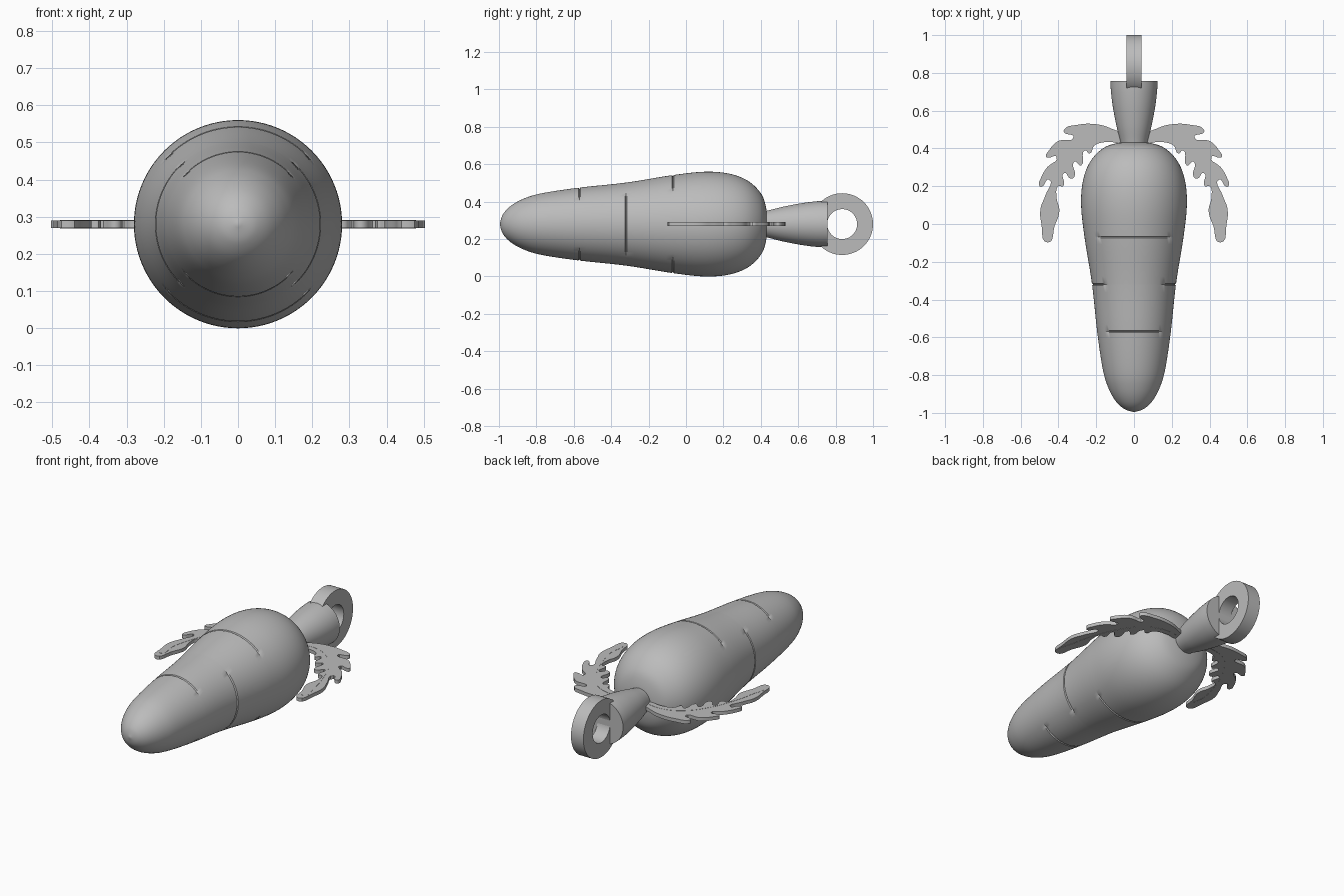
import bpy, bmesh, math
from mathutils import Vector

cube = bpy.data.objects.get("Cube")
if cube:
    bpy.data.objects.remove(cube, do_unlink=True)

AXIS_Z = 0.28
grey = bpy.data.materials.new("plain grey")
grey.use_nodes = True
grey.diffuse_color = (0.5, 0.5, 0.5, 1)
grey.node_tree.nodes["Principled BSDF"].inputs["Base Color"].default_value = (0.5, 0.5, 0.5, 1)


def add_object(name, mesh, angle=40):
    obj = bpy.data.objects.new(name, mesh)
    bpy.context.collection.objects.link(obj)
    mesh.materials.clear()
    mesh.materials.append(grey)
    bpy.ops.object.select_all(action='DESELECT')
    obj.select_set(True)
    bpy.context.view_layer.objects.active = obj
    bpy.ops.object.shade_smooth_by_angle(angle=math.radians(angle))
    return obj


def smooth_profile(points, steps=6):
    """Catmull-Rom interpolation of (y, radius) points."""
    pts = [Vector(p) for p in points]
    pts = [pts[0]] + pts + [pts[-1]]
    out = []
    for a, b, c, d in zip(pts, pts[1:], pts[2:], pts[3:]):
        for i in range(steps):
            t = i / steps
            out.append(0.5 * (2 * b + (c - a) * t + (2 * a - 5 * b + 4 * c - d) * t ** 2
                              + (3 * b - a - 3 * c + d) * t ** 3))
    return out + [pts[-1]]


def revolve(name, profile, radius_at=None, sides=96):
    """Turn a (y, radius) profile around the long axis."""
    bm = bmesh.new()
    rings = []
    for y, r in profile:
        ring = []
        for i in range(sides):
            a = math.tau * i / sides
            k = radius_at(y, r, a) if radius_at else r
            ring.append(bm.verts.new((k * math.cos(a), y, AXIS_Z + k * math.sin(a))))
        rings.append(ring)
    for lo, hi in zip(rings, rings[1:]):
        for i in range(sides):
            j = (i + 1) % sides
            bm.faces.new((lo[i], lo[j], hi[j], hi[i]))
    bm.faces.new(rings[0])
    bm.faces.new(rings[-1])
    bmesh.ops.recalc_face_normals(bm, faces=bm.faces)
    mesh = bpy.data.meshes.new(name)
    bm.to_mesh(mesh)
    bm.free()
    return add_object(name, mesh)


# Root body, with shallow engraved arcs: y position and whether they sit on the sides
grooves = [(-0.57, False), (-0.32, True), (-0.07, False)]
body = smooth_profile([(-0.995, 0.004), (-0.98, 0.05), (-0.94, 0.095), (-0.87, 0.135),
                       (-0.77, 0.165), (-0.57, 0.195), (-0.32, 0.222), (-0.07, 0.262),
                       (0.1, 0.28), (0.23, 0.27), (0.33, 0.232), (0.4, 0.165),
                       (0.428, 0.09), (0.435, 0.004)])


def radius_on_body(y):
    for (y0, r0), (y1, r1) in zip(body, body[1:]):
        if y0 <= y <= y1:
            return r0 + (r1 - r0) * (y - y0) / (y1 - y0)


HALF = 0.005
profile = [p for p in body if all(abs(p[0] - g) > HALF for g, _ in grooves)]
for g, _ in grooves:
    profile += [Vector((y, radius_on_body(y))) for y in (g - HALF, g, g + HALF)]
profile.sort(key=lambda p: p[0])


def engraved(y, r, a):
    for g, on_sides in grooves:
        if abs(y - g) < 1e-4:
            facing = abs(math.cos(a)) if on_sides else abs(math.sin(a))
            if facing > 0.68:
                return r - 0.007
    return r


revolve("carrot_body", profile, engraved)

# Flared stem
revolve("stem", smooth_profile([(0.4, 0.066), (0.44, 0.073), (0.52, 0.093),
                                (0.62, 0.112), (0.7, 0.122), (0.757, 0.125)]))

# Hanging ring, its hole running across the model
bm = bmesh.new()
SIDES = 64
loops = []
for x, r in ((-0.04, 0.165), (0.04, 0.165), (0.04, 0.08), (-0.04, 0.08)):
    loops.append([bm.verts.new((x, 0.835 + r * math.cos(math.tau * i / SIDES),
                                AXIS_Z + r * math.sin(math.tau * i / SIDES)))
                  for i in range(SIDES)])
for k in range(4):
    a, b = loops[k], loops[(k + 1) % 4]
    for i in range(SIDES):
        j = (i + 1) % SIDES
        bm.faces.new((a[i], a[j], b[j], b[i]))
bmesh.ops.recalc_face_normals(bm, faces=bm.faces)
ring_mesh = bpy.data.meshes.new("hanging_ring")
bm.to_mesh(ring_mesh)
bm.free()
add_object("hanging_ring", ring_mesh)


def flat_shape(name, outline, side, thickness):
    """Smooth closed outline in plan, filled and given thickness."""
    curve = bpy.data.curves.new(name, 'CURVE')
    curve.dimensions = '2D'
    curve.fill_mode = 'BOTH'
    curve.extrude = thickness / 2
    curve.resolution_u = 5
    spline = curve.splines.new('BEZIER')
    spline.use_cyclic_u = True
    spline.bezier_points.add(len(outline) - 1)
    for bp, (x, y) in zip(spline.bezier_points, outline):
        bp.co = (side * x, y, AXIS_Z)
        bp.handle_left_type = bp.handle_right_type = 'AUTO'
    temp = bpy.data.objects.new(name + "_curve", curve)
    bpy.context.collection.objects.link(temp)
    bpy.context.view_layer.update()
    mesh = bpy.data.meshes.new_from_object(
        temp.evaluated_get(bpy.context.evaluated_depsgraph_get()))
    bpy.data.objects.remove(temp, do_unlink=True)
    # 2D curves lie at zero height, so lift the finished mesh
    middle = sum(v.co.z for v in mesh.vertices) / len(mesh.vertices)
    for v in mesh.vertices:
        v.co.z += AXIS_Z - middle
    bm = bmesh.new()
    bm.from_mesh(mesh)
    bmesh.ops.remove_doubles(bm, verts=bm.verts, dist=1e-5)
    bmesh.ops.recalc_face_normals(bm, faces=bm.faces)
    bm.to_mesh(mesh)
    bm.free()
    return add_object(name, mesh)


# Lobed leaves, each with a fine midrib
leaf = [(0.05, 0.46), (0.12, 0.505), (0.2, 0.528), (0.3, 0.525), (0.37, 0.5), (0.37, 0.485),
        (0.32, 0.46), (0.4, 0.44), (0.45, 0.39), (0.465, 0.355), (0.45, 0.352), (0.41, 0.355),
        (0.46, 0.3), (0.49, 0.25), (0.5, 0.2), (0.487, 0.198), (0.45, 0.235), (0.47, 0.15),
        (0.495, 0.08), (0.49, 0), (0.457, -0.098), (0.42, -0.01), (0.395, 0.07), (0.41, 0.14),
        (0.4, 0.2), (0.375, 0.2), (0.37, 0.27), (0.335, 0.24), (0.315, 0.25), (0.315, 0.33),
        (0.28, 0.31), (0.26, 0.39), (0.235, 0.373), (0.21, 0.415), (0.14, 0.435), (0.06, 0.435)]
rib = [(0.08, 0.456), (0.17, 0.462), (0.27, 0.42), (0.36, 0.31), (0.42, 0.17), (0.45, 0.05)]
rib_outline = rib + [(0.459, -0.06)] + [(x + 0.005, y + 0.004) for x, y in reversed(rib)]
for label, side in (("left", 1), ("right", -1)):
    flat_shape(label + "_leaf", leaf, side, 0.02)
    flat_shape(label + "_leaf_midrib", rib_outline, side, 0.022)
